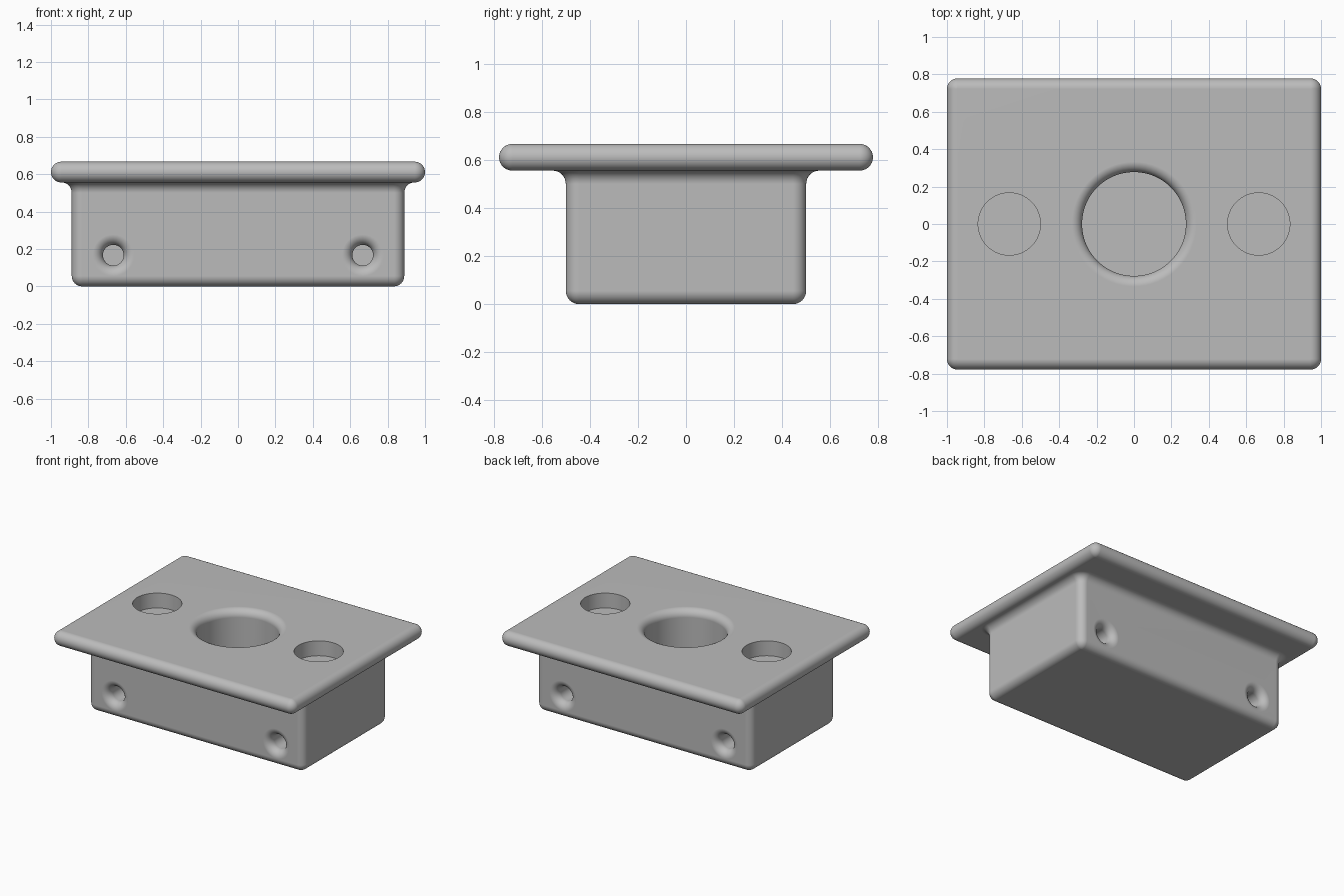
import bpy, bmesh, math
from mathutils import Matrix, Vector

U = 1 / 18          # design unit: also the radius of every fillet
STEPS = 8           # segments per quarter-round

if "Cube" in bpy.data.objects:
    bpy.data.objects.remove(bpy.data.objects["Cube"])

grey = bpy.data.materials.new("plain grey")
grey.use_nodes = True
grey.diffuse_color = (0.5, 0.5, 0.5, 1)
grey.node_tree.nodes["Principled BSDF"].inputs["Base Color"].default_value = grey.diffuse_color


def quarter(i):
    a = math.pi / 2 * i / STEPS
    return math.sin(a), math.cos(a)


def rounded_ring(bm, hx, hy, r, z):
    """Rounded rectangle of vertices, half sizes hx and hy."""
    ring = []
    for k, (sx, sy) in enumerate([(1, 1), (-1, 1), (-1, -1), (1, -1)]):
        for i in range(STEPS + 1):
            a = math.pi / 2 * (k + i / STEPS)
            ring.append(bm.verts.new((sx * (hx - r) + r * math.cos(a),
                                      sy * (hy - r) + r * math.sin(a), z)))
    return ring


def bridge(bm, rings):
    for a, b in zip(rings, rings[1:]):
        n = len(a)
        for i in range(n):
            j = (i + 1) % n
            bm.faces.new((a[i], a[j], b[j], b[i]))
    bm.faces.new(rings[0][::-1])
    bm.faces.new(rings[-1])


def make_object(name, bm):
    bmesh.ops.recalc_face_normals(bm, faces=bm.faces)
    mesh = bpy.data.meshes.new(name)
    bm.to_mesh(mesh)
    bm.free()
    obj = bpy.data.objects.new(name, mesh)
    bpy.context.collection.objects.link(obj)
    mesh.materials.append(grey)
    return obj


# Housing: filleted box, cove under the flange, round-edged flange
bm = bmesh.new()
rings = []
for i in range(STEPS + 1):                       # bottom edge
    s, c = quarter(i)
    d = U * (1 - s)
    rings.append(rounded_ring(bm, 16 * U - d, 9 * U - d, max(U - d, 0.0005), U * (1 - c)))
for i in range(STEPS + 1):                       # cove
    s, c = quarter(i)
    d = 0.97 * U * (1 - c)
    rings.append(rounded_ring(bm, 16 * U + d, 9 * U + d, U + d, U * (9 + s)))
for i in range(2 * STEPS + 1):                   # flange edge
    s, c = quarter(i)
    d = U * (1 - s)
    rings.append(rounded_ring(bm, 18 * U - d, 14 * U - d, max(U - d, 0.0005), U * (11 - c)))
bridge(bm, rings)
housing = make_object("housing", bm)

# Hole cutters
cut = bmesh.new()


def add_hole(mouth, outward, radius, depth, fillet, sides):
    """Round blind hole entering at mouth, with an optional rounded lip."""
    profile = [(radius, -depth)]
    if fillet:
        for i in range(STEPS + 1):
            s, c = quarter(i)
            profile.append((radius + fillet * (1 - c), fillet * (s - 1)))
    profile.append((profile[-1][0], 0.03))
    place = Matrix.Translation(mouth) @ Vector(outward).to_track_quat('Z', 'Y').to_matrix().to_4x4()
    rings = []
    for r, z in profile:
        rings.append([cut.verts.new(place @ Vector((r * math.cos(2 * math.pi * k / sides),
                                                    r * math.sin(2 * math.pi * k / sides), z)))
                      for k in range(sides)])
    bridge(cut, rings)


add_hole((0, 0, 12 * U), (0, 0, 1), 5 * U, 10 * U, U, 64)
for x in (-12 * U, 12 * U):
    add_hole((x, 0, 12 * U), (0, 0, 1), 3 * U, 2 * U, 0, 64)
    for side in (-1, 1):
        add_hole((x, side * 9 * U, 3 * U), (0, side, 0), U, 4 * U, U, 32)
cutter = make_object("hole_cutter", cut)
cutter.hide_render = True

# Cut the holes, then shade
bpy.ops.object.select_all(action='DESELECT')
bpy.context.view_layer.objects.active = housing
housing.select_set(True)
mod = housing.modifiers.new("holes", 'BOOLEAN')
mod.operation = 'DIFFERENCE'
mod.solver = 'EXACT'
mod.object = cutter
bpy.ops.object.modifier_apply(modifier=mod.name)
bpy.data.objects.remove(cutter)

bpy.ops.object.shade_smooth_by_angle(angle=math.radians(30))
weighted = housing.modifiers.new("even_shading", 'WEIGHTED_NORMAL')
weighted.keep_sharp = True
